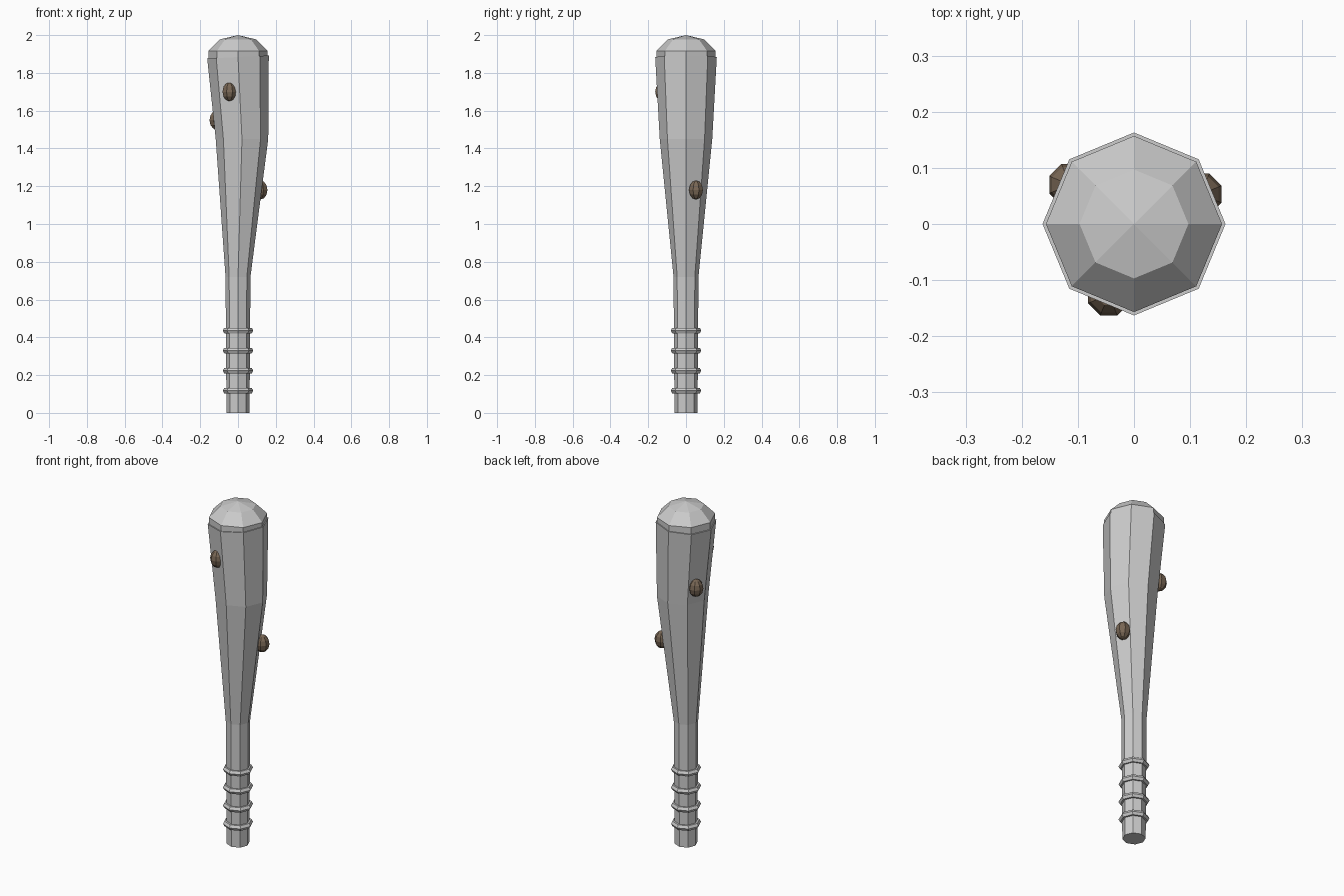
import bpy, bmesh
from math import cos, sin, pi, radians
from mathutils import Matrix, Vector

if "Cube" in bpy.data.objects:
    bpy.data.objects.remove(bpy.data.objects["Cube"])


def add_object(name, bm, mat=None):
    bmesh.ops.recalc_face_normals(bm, faces=bm.faces[:])
    mesh = bpy.data.meshes.new(name)
    bm.to_mesh(mesh)
    bm.free()
    ob = bpy.data.objects.new(name, mesh)
    bpy.context.collection.objects.link(ob)
    if mat:
        mesh.materials.append(mat)
    return ob


def ring(bm, z, r, cx=0.0, tilt=0.0):
    pts = [(r * cos(i * pi / 4), r * sin(i * pi / 4)) for i in range(8)]
    return [bm.verts.new((cx + x, y, z + tilt * x)) for x, y in pts]


def bridge(bm, a, b):
    for i in range(8):
        j = (i + 1) % 8
        bm.faces.new((a[i], a[j], b[j], b[i]))


def ellipsoid(name, loc, size, segs, rings, turn=0.0, mat=None):
    bm = bmesh.new()
    m = (Matrix.Translation(loc) @ Matrix.Rotation(radians(turn), 4, 'Z')
         @ Matrix.Diagonal(Vector((*size, 1))))
    bmesh.ops.create_uvsphere(bm, u_segments=segs, v_segments=rings, radius=1, matrix=m)
    return add_object(name, bm, mat)


# Tapered eight-sided shaft, slightly bent, with a tilted top
bm = bmesh.new()
profile = [(0, 0.061, 0, 0), (0.72, 0.066, 0, 0),
           (1.45, 0.139, 0.021, 0), (1.884, 0.163, 0, 0.05)]
rings = [ring(bm, *p) for p in profile]
for a, b in zip(rings, rings[1:]):
    bridge(bm, a, b)
bm.faces.new(rings[0])
bm.faces.new(rings[-1])
add_object("club_shaft", bm)

# Rounded head cap
ellipsoid("head_cap", (0, 0, 1.88), (0.165, 0.165, 0.12), 8, 5)

# Grip bands around the handle
for n, z in enumerate((0.118, 0.224, 0.33, 0.436)):
    bm = bmesh.new()
    section = [(0.064 + 0.017 * cos(k * pi / 3), 0.017 * sin(k * pi / 3)) for k in range(6)]
    loops = [ring(bm, z + dz, r) for r, dz in section]
    for k in range(6):
        bridge(bm, loops[k], loops[(k + 1) % 6])
    add_object(f"grip_band_{n + 1}", bm)

# Brown wood knots
brown = bpy.data.materials.new("knot_brown")
brown.diffuse_color = (0.19, 0.135, 0.09, 1)
brown.use_nodes = True
brown.node_tree.nodes["Principled BSDF"].inputs["Base Color"].default_value = brown.diffuse_color
for n, loc in enumerate([(-0.045, -0.126, 1.70), (-0.114, 0.070, 1.55), (0.119, 0.053, 1.18)]):
    ellipsoid(f"wood_knot_{n + 1}", loc, (0.040, 0.040, 0.050), 8, 6, 22.5, brown)
